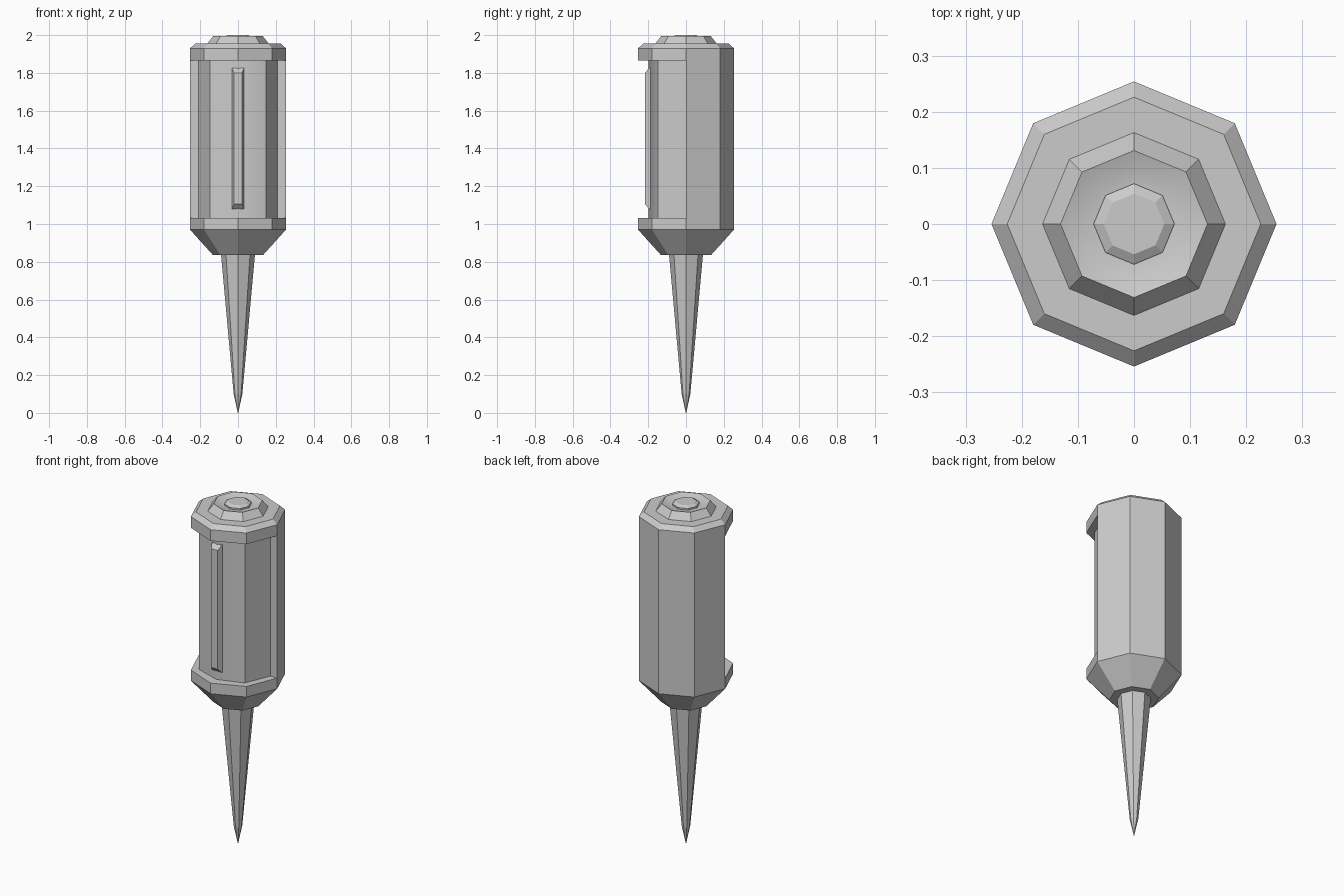
import bpy, bmesh, math

if "Cube" in bpy.data.objects:
    bpy.data.objects.remove(bpy.data.objects["Cube"])


def octagon(r, z):
    return [(r * math.cos(i * math.pi / 4), r * math.sin(i * math.pi / 4), z) for i in range(8)]


def housing_ring(r, z):
    # ten points: the side points are doubled so the recess can step inward there
    p = octagon(r, z)
    return p[:5] + [p[4]] + p[5:] + [p[0]]


def recess_ring(z):
    # full-size back half, narrower front half
    back = octagon(0.254, z)[:5]
    front = [(-0.21, 0), (-0.148, -0.148), (0, -0.198), (0.148, -0.148), (0.21, 0)]
    return back + [(x, y, z) for x, y in front]


def loft(name, rings, smooth_test=None):
    bm = bmesh.new()
    loops = [[bm.verts.new(p) for p in ring] for ring in rings]
    n = len(rings[0])
    for a, b in zip(loops, loops[1:]):
        for i in range(n):
            j = (i + 1) % n
            bm.faces.new((a[i], a[j], b[j], b[i]))
    bm.faces.new(loops[0][::-1])
    bm.faces.new(loops[-1])
    bmesh.ops.remove_doubles(bm, verts=bm.verts[:], dist=1e-4)
    bmesh.ops.dissolve_degenerate(bm, edges=bm.edges[:], dist=1e-5)
    # merge the coplanar upright panels of the back shell
    bm.normal_update()
    seams = [e for e in bm.edges if len(e.link_faces) == 2
             and e.calc_face_angle(1) < 0.005
             and all(abs(f.normal.z) < 0.01 for f in e.link_faces)]
    bmesh.ops.dissolve_edges(bm, edges=seams, use_verts=False)
    bmesh.ops.recalc_face_normals(bm, faces=bm.faces[:])
    if smooth_test:
        for f in bm.faces:
            f.smooth = smooth_test(f)
        for e in bm.edges:
            e.smooth = all(f.smooth for f in e.link_faces)
    mesh = bpy.data.meshes.new(name)
    bm.to_mesh(mesh)
    bm.free()
    obj = bpy.data.objects.new(name, mesh)
    bpy.context.collection.objects.link(obj)
    return obj


def is_soft(f):
    # shallow bowl in the cap and the two front panels of the recess
    c = f.calc_center_median()
    bowl = c.z > 1.976 and math.hypot(c.x, c.y) < 0.125
    panel = 1.1 < c.z < 1.8 and c.y < -0.16 and abs(c.x) < 0.1
    return bowl or panel


# Housing: lower cone, recessed middle, rimmed cap with a bowl
lower = [(0.132, 0.835), (0.254, 0.97), (0.254, 1.032)]
upper = [(0.254, 1.865), (0.254, 1.93), (0.226, 1.955), (0.163, 1.955),
         (0.131, 1.995), (0.10, 1.984), (0.06, 1.98)]
loft("housing",
     [housing_ring(r, z) for r, z in lower]
     + [recess_ring(1.032), recess_ring(1.865)]
     + [housing_ring(r, z) for r, z in upper], is_soft)

# Button in the cap
loft("top_button", [octagon(0.072, 1.978), octagon(0.072, 1.99), octagon(0.054, 2.0)])

# Ground spike
loft("ground_spike", [octagon(r, z) for r, z in
                      [(0.0015, 0.0), (0.023, 0.1), (0.09, 0.84)]])


# Raised bar on the front panel
def bar_ring(hx, z0, z1, y):
    return [(-hx, y, z0), (hx, y, z0), (hx, y, z1), (-hx, y, z1)]


loft("front_bar", [bar_ring(0.032, 1.08, 1.825, -0.183),
                   bar_ring(0.032, 1.08, 1.825, -0.195),
                   bar_ring(0.021, 1.105, 1.80, -0.218)])
